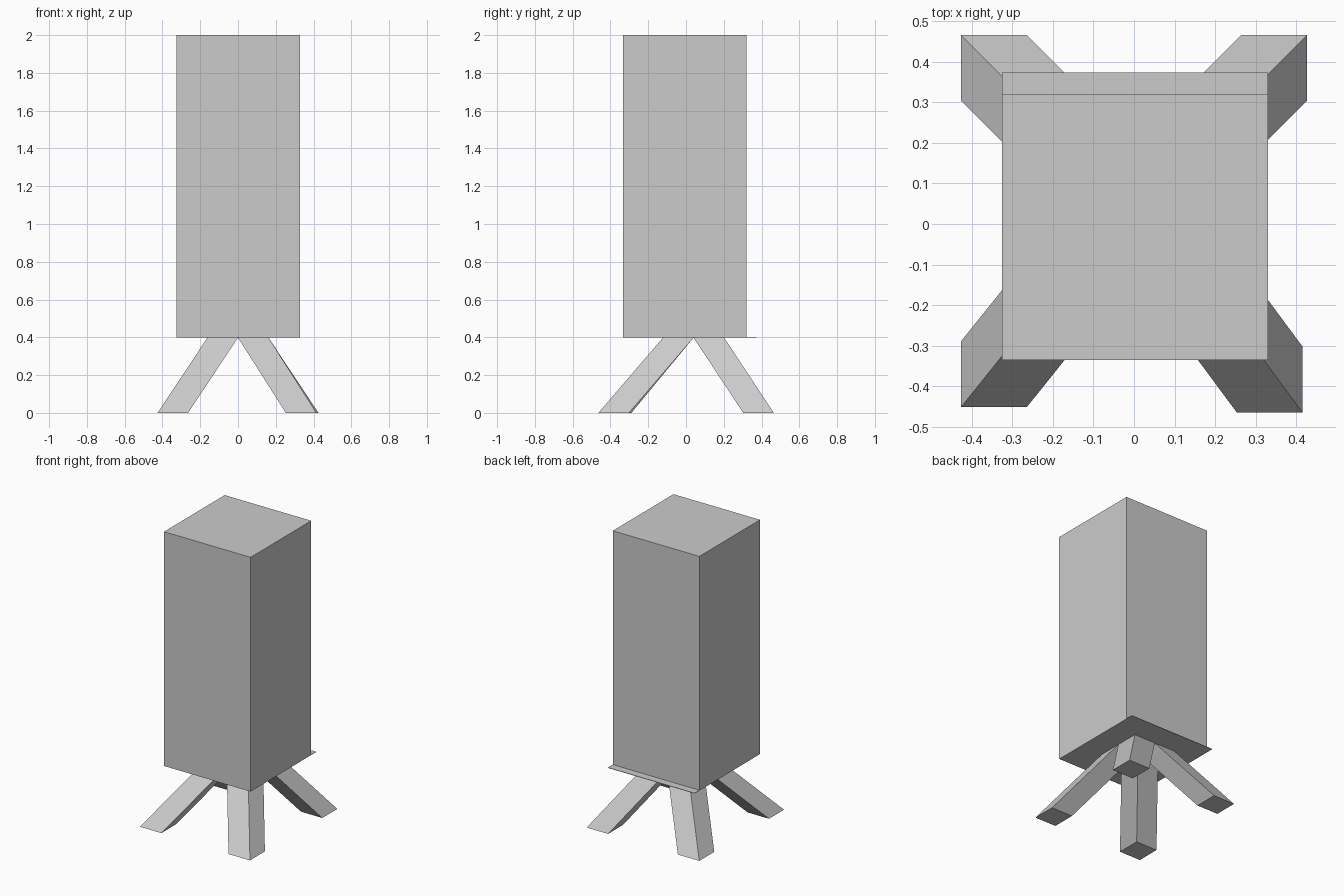
import bpy
import bmesh

if "Cube" in bpy.data.objects:
    bpy.data.objects.remove(bpy.data.objects["Cube"], do_unlink=True)

grey = bpy.data.materials.new("plain grey")
grey.use_nodes = True
grey.diffuse_color = (0.6, 0.6, 0.6, 1)
grey.node_tree.nodes["Principled BSDF"].inputs["Base Color"].default_value = grey.diffuse_color

PLATE_Z = 0.4


def sheared_box(name, low, high, size):
    """Box between two equal rectangles given by their centres (x, y, z)."""
    bm = bmesh.new()
    bmesh.ops.create_cube(bm, size=1)
    for v in bm.verts:
        centre = high if v.co.z > 0 else low
        v.co = (centre[0] + v.co.x * size[0], centre[1] + v.co.y * size[1], centre[2])
    mesh = bpy.data.meshes.new(name)
    bm.to_mesh(mesh)
    bm.free()
    mesh.materials.append(grey)
    obj = bpy.data.objects.new(name, mesh)
    bpy.context.collection.objects.link(obj)
    return obj


# Tall box body
sheared_box("body", (0.002, -0.007, PLATE_Z), (0.002, -0.007, 2), (0.655, 0.655))

# Very thin base plate, projecting at the back
sheared_box("base_plate", (0.002, 0.019, PLATE_Z - 0.002),
            (0.002, 0.019, PLATE_Z + 0.001), (0.655, 0.707))

# Four splayed legs, meeting under the plate
LEG = 0.162
feet = {
    "front_right_leg": (-0.345, -0.37),
    "front_left_leg": (0.334, -0.383),
    "back_right_leg": (-0.345, 0.384),
    "back_left_leg": (0.345, 0.384),
}
for name, (x, y) in feet.items():
    top_x = LEG / 2 if x > 0 else -LEG / 2
    top_y = 0.04 + (LEG / 2 if y > 0 else -LEG / 2)
    sheared_box(name, (x, y, 0), (top_x, top_y, PLATE_Z - 0.002), (LEG, LEG))
